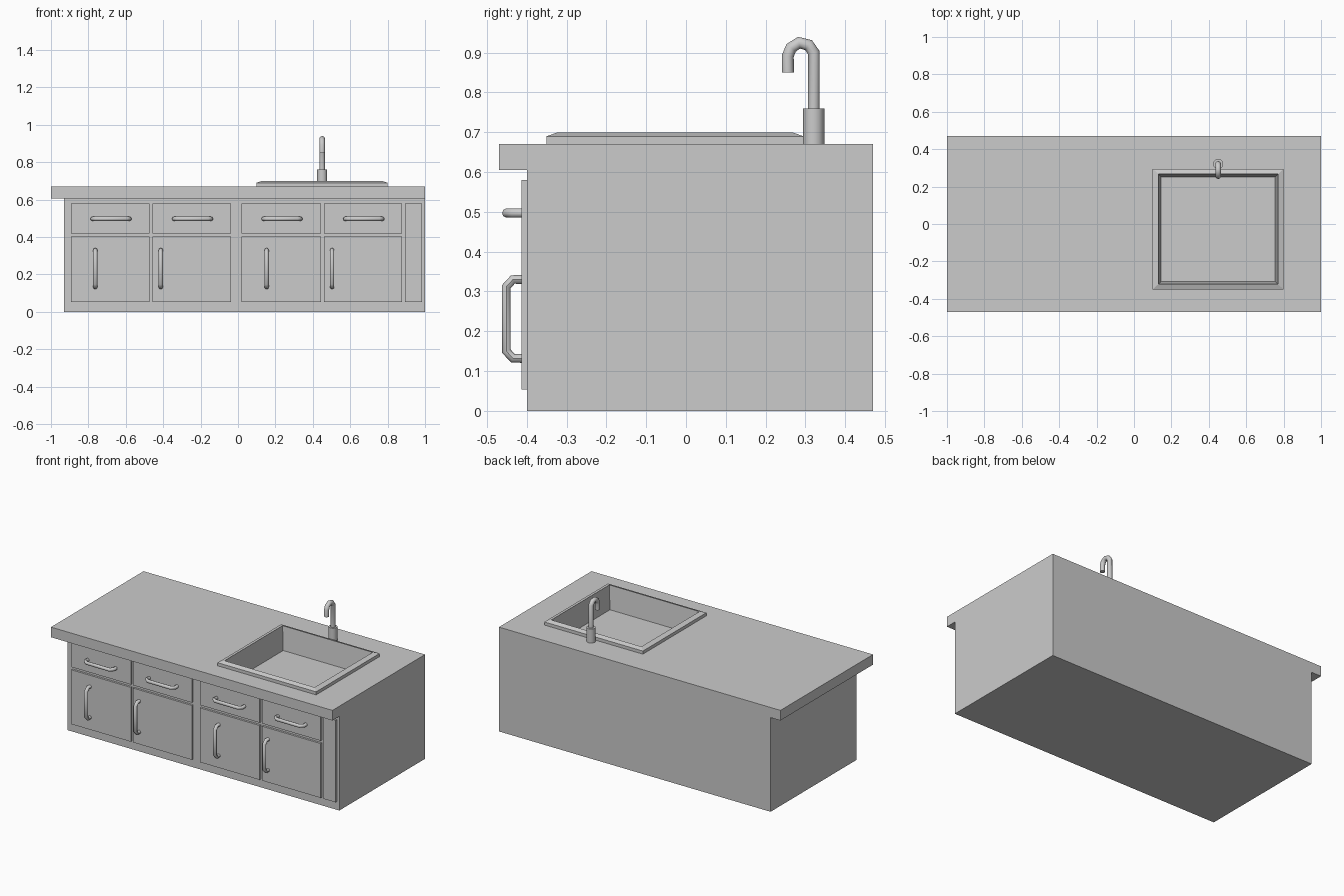
import bpy, bmesh
from math import radians

if "Cube" in bpy.data.objects:
    bpy.data.objects.remove(bpy.data.objects["Cube"])


def rect(x0, x1, y0, y1, z):
    return [(x0, y0, z), (x1, y0, z), (x1, y1, z), (x0, y1, z)]


def loft(name, rings, cap_start=False, cap_end=False):
    """Skin a stack of four-corner rings."""
    bm = bmesh.new()
    vs = [[bm.verts.new(p) for p in r] for r in rings]
    for a, b in zip(vs, vs[1:]):
        for i in range(4):
            j = (i + 1) % 4
            bm.faces.new((a[i], a[j], b[j], b[i]))
    if cap_start:
        bm.faces.new(vs[0][::-1])
    if cap_end:
        bm.faces.new(vs[-1])
    flat = [f for f in bm.faces if f.calc_area() < 1e-6]
    bmesh.ops.delete(bm, geom=flat, context='FACES')
    bmesh.ops.remove_doubles(bm, verts=bm.verts[:], dist=1e-5)
    me = bpy.data.meshes.new(name)
    bm.to_mesh(me)
    bm.free()
    ob = bpy.data.objects.new(name, me)
    bpy.context.collection.objects.link(ob)
    return ob


def tube(name, points, radius, resolution=2):
    """Round tube along a polyline, converted to a mesh."""
    cu = bpy.data.curves.new(name, 'CURVE')
    cu.dimensions = '3D'
    cu.bevel_depth = radius
    cu.bevel_resolution = resolution
    cu.use_fill_caps = True
    sp = cu.splines.new('POLY')
    sp.points.add(len(points) - 1)
    for p, co in zip(sp.points, points):
        p.co = (*co, 1)
    ob = bpy.data.objects.new(name, cu)
    bpy.context.collection.objects.link(ob)
    bpy.ops.object.select_all(action='DESELECT')
    ob.select_set(True)
    bpy.context.view_layer.objects.active = ob
    bpy.ops.object.convert(target='MESH')
    bpy.ops.object.shade_smooth_by_angle(angle=radians(46))
    return ob


def panel(name, x0, x1, z0, z1):
    loft(name, [rect(x0, x1, -0.413, -0.40, z) for z in (z0, z1)], True, True)


def handle(name, x, z, vertical):
    # half profile: along the bar, out from the front
    half = [(0.099, -0.405), (0.099, -0.435), (0.081, -0.4515)]
    prof = half + [(-a, y) for a, y in reversed(half)]
    tube(name, [(x, y, z + a) if vertical else (x + a, y, z) for a, y in prof], 0.0115)


# cabinet body and countertop overhanging front and left
body = (-0.93, 1.0, -0.40, 0.47)
top = (-1.0, 1.0, -0.47, 0.47)
rim = (0.10, 0.80, -0.35, 0.295)
loft("cabinet_body", [rect(*body, 0), rect(*body, 0.605)], cap_start=True)
loft("countertop", [rect(*body, 0.605), rect(*top, 0.605), rect(*top, 0.67), rect(*rim, 0.67)])

# sink: raised bevelled rim and sunken basin
loft("sink", [rect(*rim, 0.67), rect(*rim, 0.69),
              rect(0.13, 0.77, -0.322, 0.267, 0.70),
              rect(0.145, 0.755, -0.307, 0.252, 0.55)], cap_end=True)

# drawers and doors with handles
columns = [(-0.894, -0.472, -0.763), (-0.456, -0.038, -0.413),
           (0.02, 0.443, 0.153), (0.46, 0.877, 0.503)]
for i, (x0, x1, hx) in enumerate(columns, 1):
    panel(f"drawer_{i}", x0, x1, 0.42, 0.58)
    panel(f"door_{i}", x0, x1, 0.053, 0.402)
    handle(f"drawer_handle_{i}", (x0 + x1) / 2 + 0.004, 0.497, False)
    handle(f"door_handle_{i}", hx, 0.231, True)
panel("filler_panel", 0.892, 0.983, 0.053, 0.58)

# faucet: wide base and hooked spout
fx, fy = 0.45, 0.321
tube("faucet_base", [(fx, fy, 0.67), (fx, fy, 0.76)], 0.027, 4)
spout = [(fy, 0.75), (fy, 0.90), (0.308, 0.919), (0.284, 0.925),
         (0.264, 0.912), (0.256, 0.892), (0.256, 0.85)]
tube("faucet_spout", [(fx, y, z) for y, z in spout], 0.015, 4)
